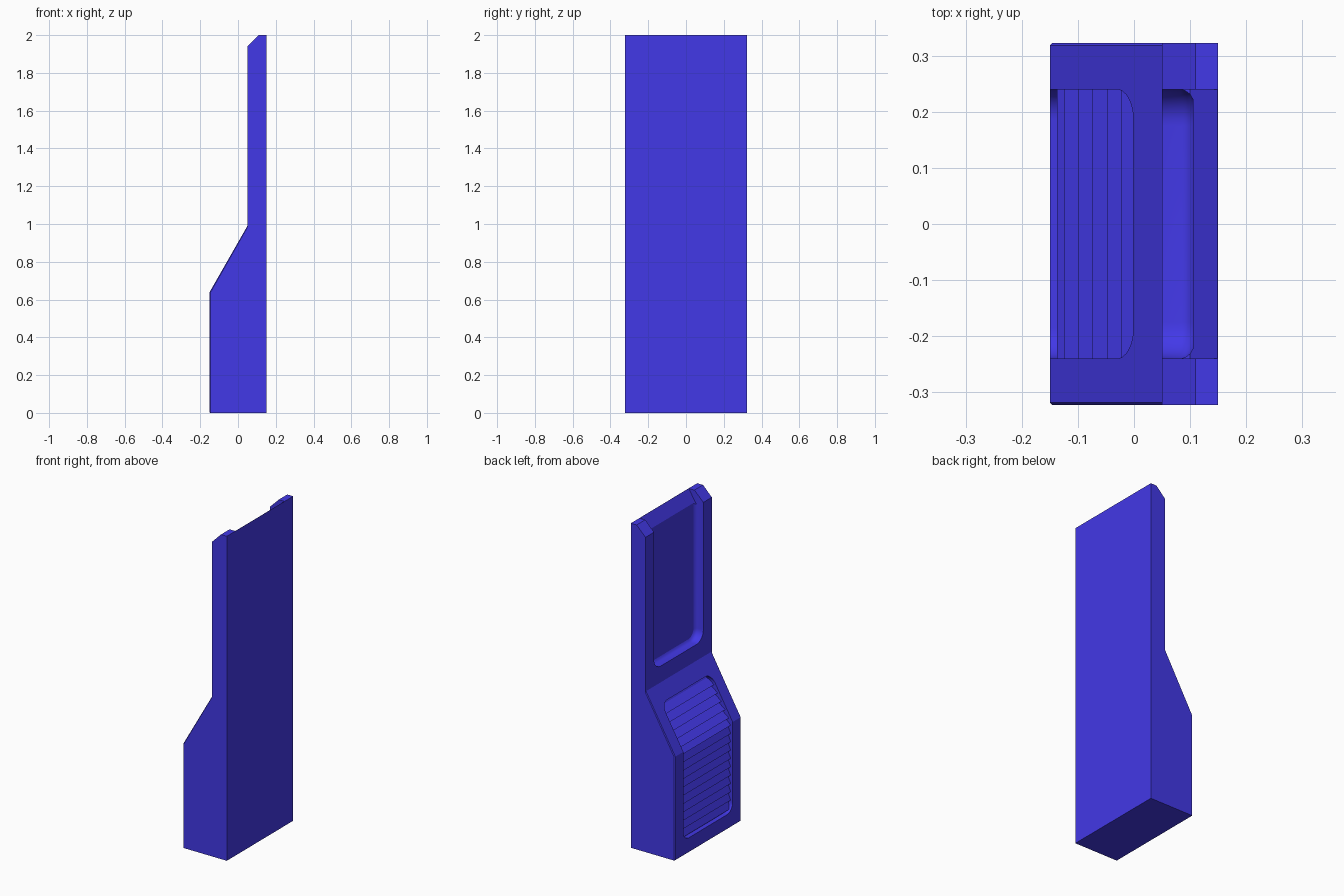
import bpy, bmesh, math
from mathutils import Vector

if "Cube" in bpy.data.objects:
    bpy.data.objects.remove(bpy.data.objects["Cube"])

HW = 0.323          # half width of the body in y
RW = 0.24           # half width of both recesses


def make(name, bm):
    bmesh.ops.recalc_face_normals(bm, faces=bm.faces)
    me = bpy.data.meshes.new(name)
    bm.to_mesh(me)
    bm.free()
    ob = bpy.data.objects.new(name, me)
    bpy.context.collection.objects.link(ob)
    return ob


def loft(rings):
    """Closed solid through rings with equal point counts."""
    bm = bmesh.new()
    loops = [[bm.verts.new(p) for p in r] for r in rings]
    for a, b in zip(loops, loops[1:]):
        for i in range(len(a)):
            j = (i + 1) % len(a)
            bm.faces.new((a[i], a[j], b[j], b[i]))
    bm.faces.new(loops[0])
    bm.faces.new(loops[-1])
    return bm


def prism(profile, half):
    return loft([[(x, y, z) for x, z in profile] for y in (-half, half)])


def outline(x, hw, z0, z1, r0, r1, n=8):
    """Rounded rectangle in the yz plane; r0 bottom and r1 top corner radius."""
    pts = []
    for cy, cz, r, a0 in ((1, z0, r0, -90), (1, z1, r1, 0),
                          (-1, z1, r1, 90), (-1, z0, r0, 180)):
        mid = cz + (r if cz == z0 else -r)
        for i in range(n + 1):
            a = math.radians(a0 + 90 * i / n)
            pts.append((x, cy * (hw - r) + r * math.cos(a), mid + r * math.sin(a)))
    return pts


def boolean(target, tool, op):
    tool.hide_render = True
    mod = target.modifiers.new("cut", 'BOOLEAN')
    mod.object, mod.operation, mod.solver = tool, op, 'EXACT'
    bpy.context.view_layer.objects.active = target
    bpy.ops.object.modifier_apply(modifier=mod.name)
    bpy.data.objects.remove(tool)


# Stepped body, its lower front edges slightly chamfered at both sides
def body_ring(y, c):
    prof = [(0.15, 0), (-0.147 + c, 0), (-0.15 + c, 0.003), (-0.15 + c, 0.64 - 0.3 * c),
            (0.05, 0.99 - 1.5 * c), (0.05, 1.94), (0.11, 2.0), (0.15, 2.0)]
    return [(x, y, z) for x, z in prof]


C = 0.005
body = make("cabinet_body", loft([body_ring(-HW, C), body_ring(C - HW, 0),
                                  body_ring(HW - C, 0), body_ring(HW, C)]))

# Upper tray recess: rounded bottom corners, softened floor edge
tray = [outline(x, RW - d, 1.09 + d, 2.2, 0.065 - d, 0.01)
        for x, d in ((-0.1, 0), (0.083, 0), (0.092, 0.003), (0.1, 0.009), (0.105, 0.018))]
boolean(body, make("tray_cutter", loft(tray)), 'DIFFERENCE')

# Sloping lip at the open top of the tray
lip = [(0.02, 1.92), (0.1, 1.92), (0.149, 2.0), (0.18, 2.05), (0.02, 2.05)]
boolean(body, make("lip_cutter", prism(lip, RW - 0.0005)), 'DIFFERENCE')

# Louvred grille recess that follows the bend of the front
BEND = 0.55
SLOPE = Vector((0.2, 0.35)).normalized()


def surface(s, depth):
    if s <= BEND:
        return (-0.15 + depth, 0.09 + s)
    p = Vector((-0.15, 0.64)) + SLOPE * (s - BEND) + Vector((SLOPE.y, -SLOPE.x)) * depth
    return (p.x, p.y)


PITCH = 0.0513
teeth = []
for k in range(19):
    s = 0.578 + PITCH * (k - 12)
    tip = 0.013 if k < 17 else 0.034      # open slot above the last slat
    teeth += [surface(s, tip), surface(s + PITCH, 0.035)]
teeth += [(-0.4, teeth[-1][1]), (-0.4, teeth[0][1])]
grille = make("grille_cutter", prism(teeth, 0.4))
frame = [outline(x, RW, 0.09, 0.9, 0.055, 0.052) for x in (-0.35, 0.3)]
boolean(grille, make("grille_outline", loft(frame)), 'INTERSECT')
boolean(body, grille, 'DIFFERENCE')

# Blue finish, with the rounded recess corners smoothed
mat = bpy.data.materials.new("blue_paint")
mat.diffuse_color = (0.055, 0.04, 0.8, 1)
mat.use_nodes = True
mat.node_tree.nodes["Principled BSDF"].inputs["Base Color"].default_value = mat.diffuse_color
body.data.materials.clear()
body.data.materials.append(mat)
for poly in body.data.polygons:
    poly.material_index = 0
bpy.ops.object.select_all(action='DESELECT')
body.select_set(True)
bpy.context.view_layer.objects.active = body
bpy.ops.object.shade_smooth_by_angle(angle=math.radians(28))
